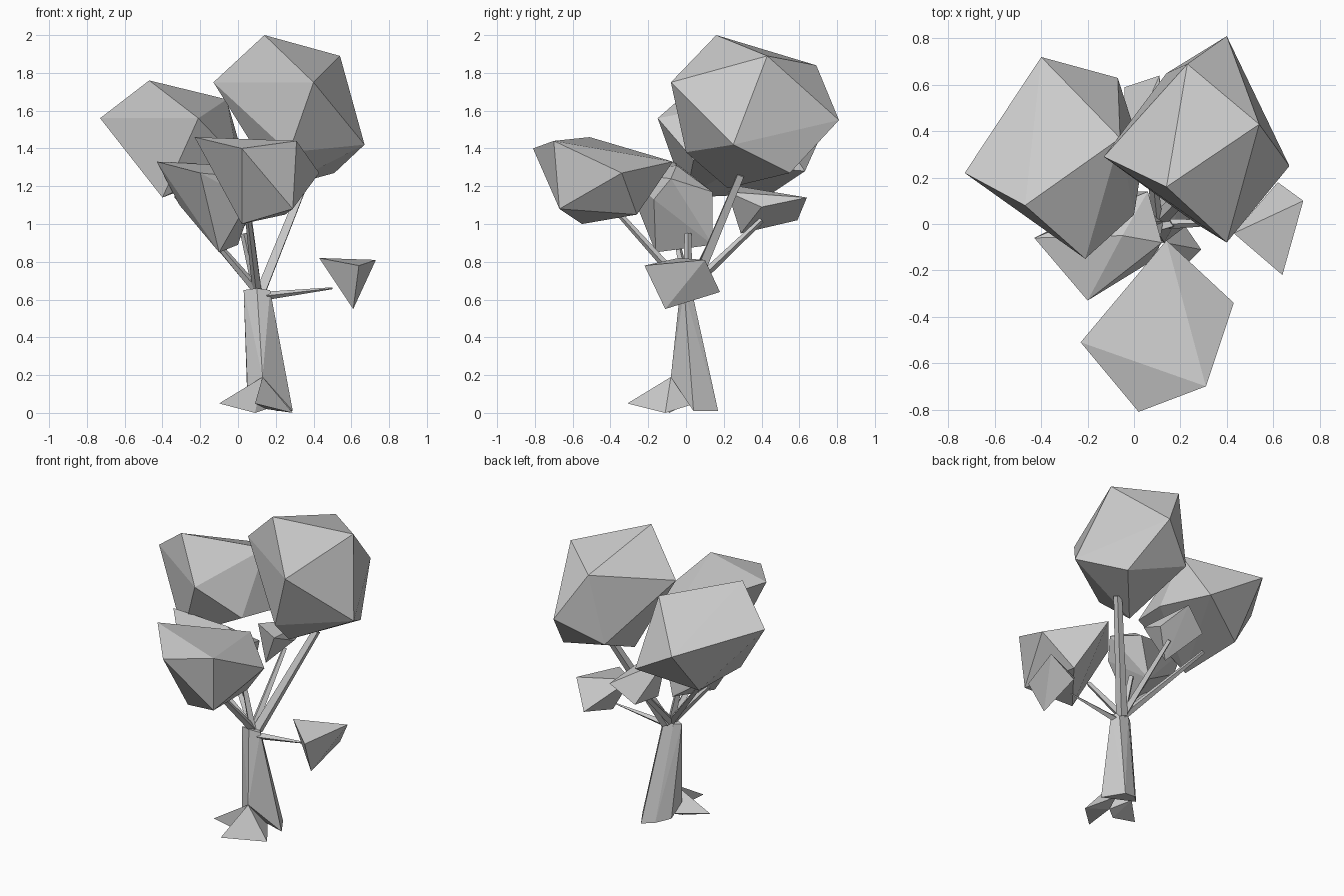
import bpy
import bmesh
from mathutils import Vector

default_cube = bpy.data.objects.get("Cube")
if default_cube:
    bpy.data.objects.remove(default_cube, do_unlink=True)

# One plain material for the whole tree
grey = bpy.data.materials.new("plain_grey")
grey.use_nodes = True
colour = (0.6, 0.6, 0.6, 1)
grey.diffuse_color = colour
grey.node_tree.nodes["Principled BSDF"].inputs["Base Color"].default_value = colour


def finish(name, bm):
    """Turn a bmesh into a flat shaded object with the grey material."""
    bmesh.ops.recalc_face_normals(bm, faces=bm.faces)
    mesh = bpy.data.meshes.new(name)
    bm.to_mesh(mesh)
    bm.free()
    mesh.materials.append(grey)
    part = bpy.data.objects.new(name, mesh)
    bpy.context.collection.objects.link(part)
    return part


def lump(name, *corners):
    """Faceted solid wrapped around a few corners, given in hundredths."""
    bm = bmesh.new()
    for corner in corners:
        bm.verts.new(Vector(corner) / 100)
    hull = bmesh.ops.convex_hull(bm, input=bm.verts)
    unused = [v for v in hull["geom_interior"] if isinstance(v, bmesh.types.BMVert)]
    bmesh.ops.delete(bm, geom=unused, context="VERTS")
    return finish(name, bm)


def branch(name, start, end, thick, thin, sides=4):
    """Tapered prism running from start to end, given in hundredths."""
    start, end = Vector(start) / 100, Vector(end) / 100
    along = end - start
    bm = bmesh.new()
    bmesh.ops.create_cone(bm, cap_ends=True, segments=sides, radius1=thick,
                          radius2=thin, depth=along.length)
    turn = along.to_track_quat("Z", "Y").to_matrix()
    bmesh.ops.rotate(bm, verts=bm.verts, cent=(0, 0, 0), matrix=turn)
    bmesh.ops.translate(bm, verts=bm.verts, vec=(start + end) / 2)
    return finish(name, bm)


# Leafy crowns
lump("tall_crown", (14, 16, 200), (54, 43, 189), (40, -8, 175), (67, 25, 142),
     (-13, 29, 175), (23, 69, 184), (40, 81, 155), (51, 55, 127),
     (14, 65, 139), (22, 22, 119), (27, 0, 138))
lump("side_crown", (-47, 8, 176), (-6, 37, 166), (-40, 72, 148), (-73, 22, 156),
     (-21, -15, 156), (-7, 63, 128), (-41, 45, 116), (-40, 0, 114),
     (4, 29, 131), (0, 4, 134))
lump("front_crown", (-23, -51, 146), (2, -81, 140), (31, -70, 144), (43, -34, 127),
     (14, -7, 133), (29, -67, 108), (2, -55, 100), (25, -26, 105))
lump("middle_crown", (-43, -6, 133), (-20, -33, 127), (-10, -16, 85), (0, 14, 89),
     (-5, -5, 131), (6, 14, 117), (-31, 0, 110), (6, -17, 113), (12, -8, 124))
lump("rear_crown", (11, 64, 114), (-4, 59, 102), (0, 29, 95), (-5, 28, 120),
     (11, 22, 117), (13, 40, 109))
lump("low_crown", (73, 10, 81), (64, -22, 78), (43, -4, 82), (62, 18, 64),
     (61, -11, 55))

# Trunk, narrow at the top and spreading to the ground
lump("trunk", (3, 0, 65), (10, -3, 66), (17, -1, 65), (14, 3, 65), (7, 3, 65),
     (13, -8, 19), (5, -3, 12), (5, 8, 5), (12, 15, 3), (21, 17, 1), (29, 4, 1))

# Roots meeting at the foot of the trunk
lump("front_root", (13, -8, 19), (9, -31, 5), (29, -11, 0), (18, 5, 5), (15, -5, 2))
lump("side_root", (13, -8, 19), (-10, -11, 5), (9, -9, 0), (6, 5, 7), (15, -5, 2))

# Branches fanning out from the top of the trunk
fork = (10, 1, 65)
branch("tall_branch", (12, 3, 64), (37, 29, 126), 0.035, 0.025)
branch("side_branch", fork, (-33, 25, 115), 0.025, 0.012)
branch("front_branch", fork, (5, -36, 106), 0.025, 0.015)
branch("middle_branch", fork, (-13, -5, 92), 0.025, 0.015)
branch("upright_branch", fork, (3, 1, 95), 0.025, 0.018)
branch("rear_branch", fork, (6, 40, 102), 0.025, 0.015)
branch("low_branch", (15, 0, 62), (50, 1, 66), 0.022, 0.005)
